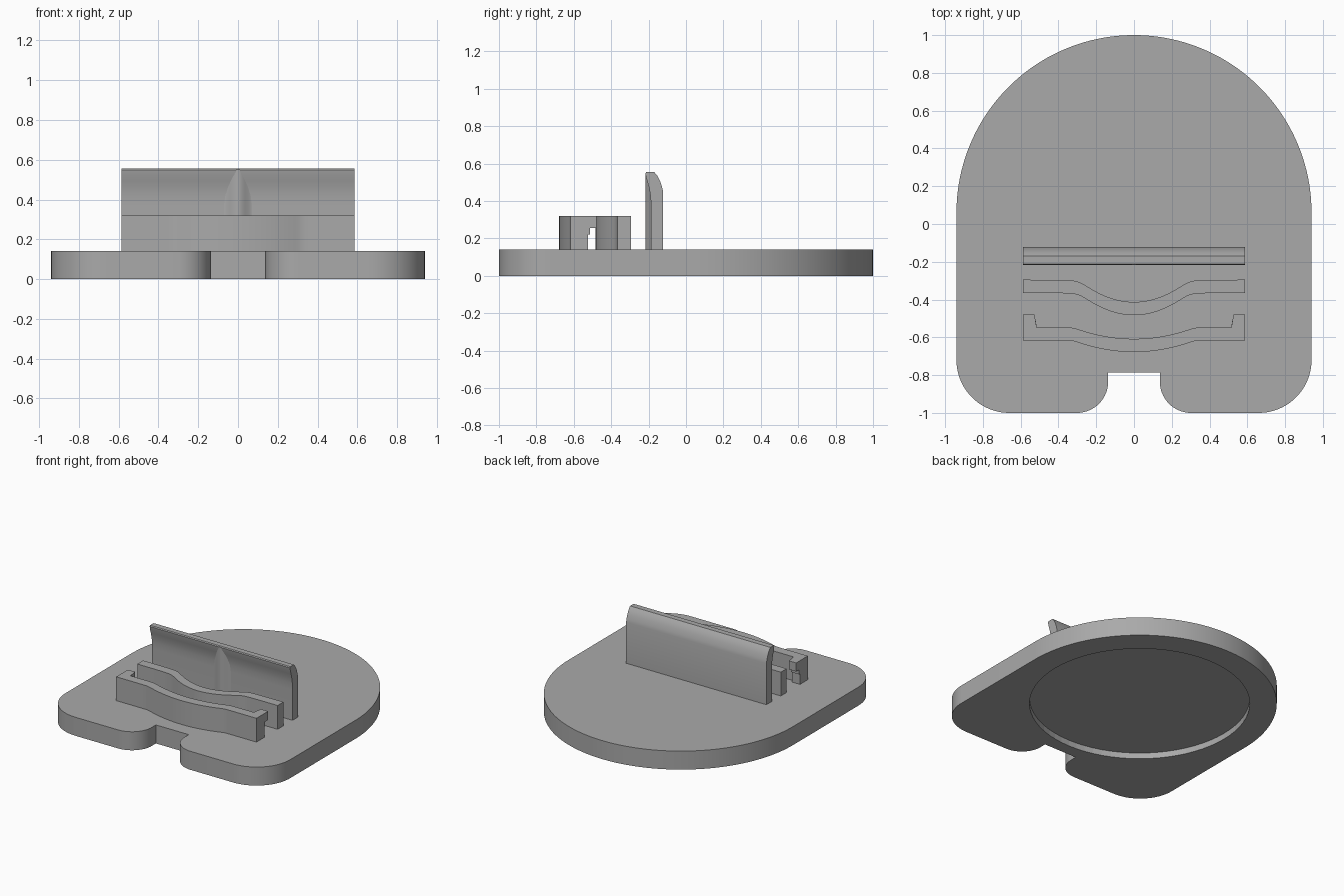
import bpy, bmesh, math
from mathutils import Vector

cube = bpy.data.objects.get("Cube")
if cube:
    bpy.data.objects.remove(cube, do_unlink=True)

grey = bpy.data.materials.new("plain_grey")
grey.use_nodes = True
grey.diffuse_color = (0.4, 0.4, 0.4, 1)
grey.node_tree.nodes["Principled BSDF"].inputs["Base Color"].default_value = (0.4, 0.4, 0.4, 1)

PLATE_TOP, CLIP_TOP, HALF = 0.14, 0.32, 0.587


def prism(name, outline, start, sweep):
    """Sweep a closed outline; start maps a 2D point to 3D."""
    bm = bmesh.new()
    face = bm.faces.new([bm.verts.new(start(a, b)) for a, b in outline])
    out = bmesh.ops.extrude_face_region(bm, geom=[face])
    moved = [g for g in out["geom"] if isinstance(g, bmesh.types.BMVert)]
    bmesh.ops.translate(bm, verts=moved, vec=Vector(sweep))
    bmesh.ops.recalc_face_normals(bm, faces=bm.faces)
    mesh = bpy.data.meshes.new(name)
    bm.to_mesh(mesh)
    bm.free()
    mesh.materials.append(grey)
    ob = bpy.data.objects.new(name, mesh)
    bpy.context.collection.objects.link(ob)
    return ob


def upright(name, outline, z0, z1):
    return prism(name, outline, lambda x, y: (x, y, z0), (0, 0, z1 - z0))


def smooth(ob):
    bpy.ops.object.select_all(action="DESELECT")
    ob.select_set(True)
    bpy.context.view_layer.objects.active = ob
    bpy.ops.object.shade_smooth_by_angle(angle=math.radians(30))


def arc(cx, cy, r, a0, a1, n):
    angles = [math.radians(a0 + (a1 - a0) * i / n) for i in range(n + 1)]
    return [(cx + r * math.cos(a), cy + r * math.sin(a)) for a in angles]


def mirrored(half):
    """Close a right-hand half outline with its mirror image."""
    return half + [(-x, y) for x, y in reversed(half) if abs(x) > 1e-5]


# Base plate: round back, rounded front corners, notch in the front edge
half = [(0.137, -0.785)]
half += arc(0.302, -0.835, 0.165, 180, 270, 16)
half += arc(0.66, -0.72, 0.28, -90, 0, 20)
half += arc(0, 0.06, 0.94, 0, 90, 40)
plate = upright("base_plate", mirrored(half), 0, PLATE_TOP)

# Round recess in the underside
cutter = upright("recess_cutter", arc(0, 0.06, 0.755, 0, 355, 71), -0.1, 0.045)
cutter.hide_render = True
cut = plate.modifiers.new("recess", "BOOLEAN")
cut.object = cutter
cut.solver = "EXACT"
smooth(plate)
bpy.ops.object.modifier_apply(modifier=cut.name)
bpy.data.objects.remove(cutter, do_unlink=True)

# Back wall with a forward lip along its top
wall = [(-0.122, PLATE_TOP), (-0.122, 0.45), (-0.128, 0.475), (-0.138, 0.505),
        (-0.152, 0.533), (-0.17, 0.555), (-0.212, 0.555), (-0.217, 0.548),
        (-0.213, 0.525), (-0.204, 0.495), (-0.195, 0.46), (-0.189, 0.42),
        (-0.187, 0.37), (-0.187, PLATE_TOP)]
smooth(prism("back_wall", wall, lambda y, z: (-HALF, y, z), (2 * HALF, 0, 0)))

# Soft vertical rib in the middle of the wall
rib = []
for i in range(21):
    x = -0.08 + 0.008 * i
    rib.append((x, -0.186 - 0.031 * (0.5 + 0.5 * math.cos(math.pi * x / 0.08))))
rib += [(0.08, -0.17), (-0.08, -0.17)]
smooth(upright("wall_rib", rib, PLATE_TOP, 0.55))


def bowed_clip(name, back, thick, depth, width, soft):
    """Upright strip whose middle bows towards the front."""
    def bow(x):
        p = 1 - (x / width) ** 2
        return (p + math.sqrt(p * p + soft * soft)) / 2
    xs = [-HALF] + [-0.46 + 0.02 * i for i in range(47)] + [HALF]
    edge = [(x, back - depth * (bow(x) - bow(HALF)) / (bow(0) - bow(HALF))) for x in xs]
    outline = edge + [(x, y - thick) for x, y in reversed(edge)]
    smooth(upright(name, outline, PLATE_TOP, CLIP_TOP))


bowed_clip("middle_clip", -0.295, 0.07, 0.118, 0.29, 0.22)
bowed_clip("front_clip", -0.548, 0.07, 0.06, 0.32, 0.06)

# Stepped hooks at both ends of the front clip
for side, label in ((1, "left"), (-1, "right")):
    for part, reach, z0, z1 in (("foot", -0.524, PLATE_TOP, 0.22),
                                ("step", -0.513, 0.22, 0.255),
                                ("tip", -0.478, 0.255, CLIP_TOP)):
        tip = 0.513 + 0.2 * (reach + 0.55)
        hook = [(side * HALF, -0.56), (side * HALF, reach),
                (side * tip, reach), (side * 0.513, -0.56)]
        upright(f"{label}_hook_{part}", hook, z0, z1)
